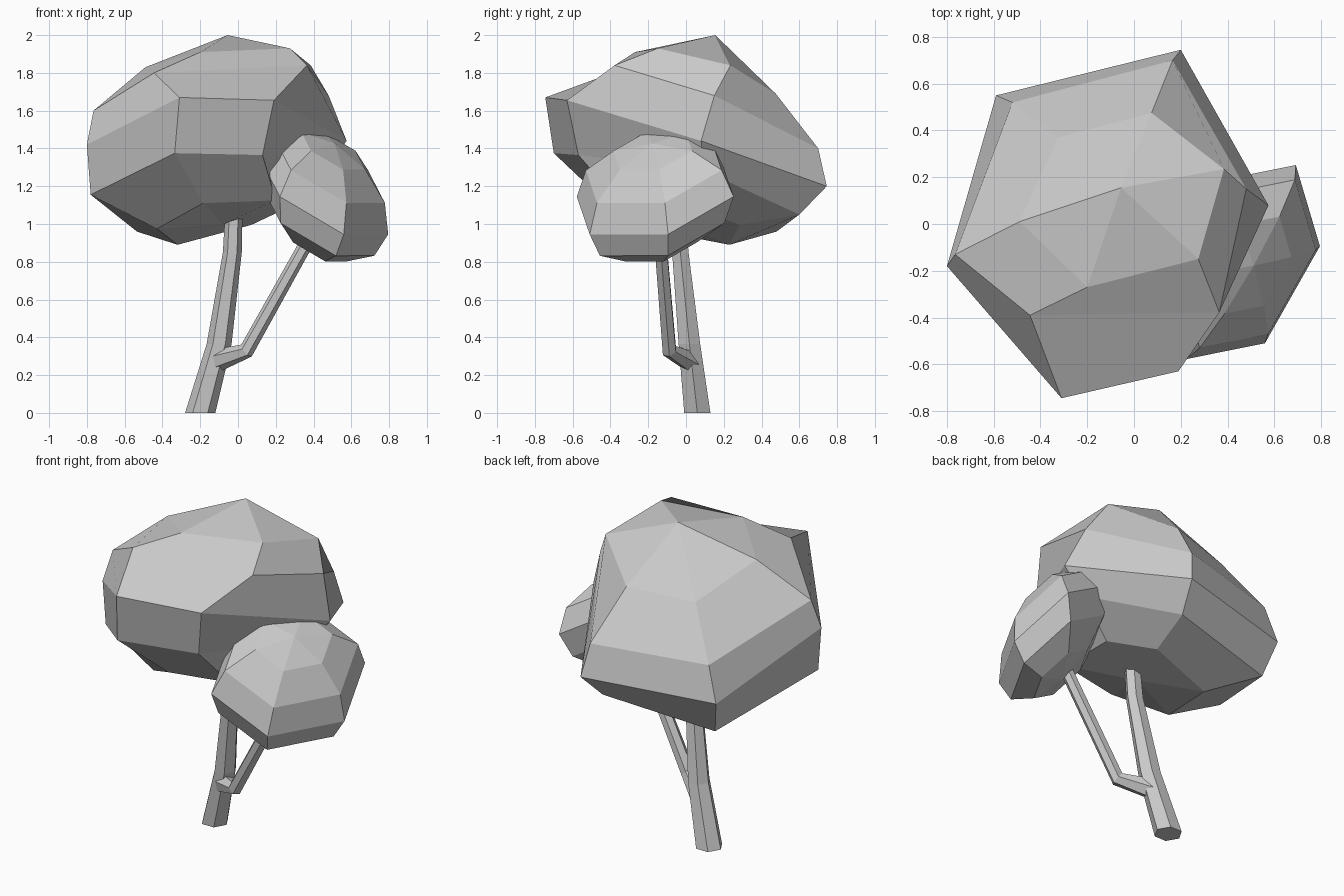
import bpy, bmesh, math
from mathutils import Vector

if "Cube" in bpy.data.objects:
    bpy.data.objects.remove(bpy.data.objects["Cube"])


def loft(name, rings, start=None, end=None):
    """Skin a stack of rings; each end closes to a pole point or a flat cap."""
    bm = bmesh.new()
    loops = [[bm.verts.new(p) for p in ring] for ring in rings]
    n = len(loops[0])
    for a, b in zip(loops, loops[1:]):
        for i in range(n):
            j = (i + 1) % n
            bm.faces.new((a[i], a[j], b[j], b[i]))
    for loop, pole in ((loops[0], start), (loops[-1], end)):
        if pole is None:
            bm.faces.new(loop)
        else:
            tip = bm.verts.new(pole)
            for i in range(n):
                bm.faces.new((loop[i], loop[(i + 1) % n], tip))
    bmesh.ops.recalc_face_normals(bm, faces=bm.faces[:])
    mesh = bpy.data.meshes.new(name)
    bm.to_mesh(mesh)
    bm.free()
    obj = bpy.data.objects.new(name, mesh)
    bpy.context.collection.objects.link(obj)
    return obj


def hexagon(centre, a, b):
    """Six points around a centre, spanned by two axis vectors."""
    return [Vector(centre) + a * math.cos(k * math.pi / 3) + b * math.sin(k * math.pi / 3)
            for k in range(6)]


# Trunk: hexagonal, bent once, tapering into the large crown
trunk_path = [(-.20, .06, 0, .08), (-.10, .018, .365, .066), (-.03, -.03, .85, .05),
              (-.02, -.045, 1.12, .045)]
loft("trunk", [hexagon((x, y, z), Vector((r, 0, 0)), Vector((0, r, 0)))
               for x, y, z, r in trunk_path])

# Side branch: leaves the trunk low, then kinks up to the small crown
branch_path = [(-.12, .025, .275, .062), (.045, -.088, .33, .042), (.43, -.145, 1.02, .036)]
pts = [Vector(p[:3]) for p in branch_path]
rings = []
for i, p in enumerate(pts):
    t = Vector((0, 0, 0))
    if i > 0:
        t += (p - pts[i - 1]).normalized()
    if i < len(pts) - 1:
        t += (pts[i + 1] - p).normalized()
    t.normalize()
    side = t.cross(Vector((0, 1, 0))).normalized()
    r = branch_path[i][3]
    rings.append(hexagon(p, side * r, t.cross(side) * r))
loft("side_branch", rings)

# Large crown: irregular six-sided rings from top to bottom
large_rings = [
    [(-.20, -.27, 1.91), (.275, -.15, 1.93), (.385, .235, 1.84),
     (.075, .475, 1.69), (-.325, .37, 1.66), (-.49, .01, 1.83)],
    [(-.445, -.39, 1.80), (.365, -.378, 1.84), (.48, .15, 1.68),
     (.165, .70, 1.40), (-.52, .52, 1.38), (-.765, -.13, 1.60)],
    [(-.31, -.745, 1.67), (.19, -.63, 1.655), (.575, .08, 1.44),
     (.20, .745, 1.20), (-.59, .55, 1.17), (-.80, -.18, 1.42)],
    [(-.335, -.70, 1.375), (.13, -.57, 1.365), (.45, .10, 1.28),
     (.15, .60, 1.05), (-.535, .48, .96), (-.78, -.178, 1.155)],
    [(-.185, -.42, 1.11), (.20, -.36, 1.125), (.25, .06, 1.08),
     (.07, .285, .995), (-.32, .23, .89), (-.43, -.21, .975)],
]
loft("large_crown", large_rings, (-.055, .155, 2.0), (-.08, -.06, 1.0))

# Small crown: six-sided sphere, squashed and slanted towards the right
centre = Vector((.457, -.163, 1.145))
axis = Vector((.055, -.015, .28))
a = Vector((.103, -.347, -.20))
b = Vector((.331, .279, -.115))
small_rings = []
for i in range(1, 6):
    phi = i * math.pi / 6
    small_rings.append(hexagon(centre + axis * math.cos(phi),
                               a * math.sin(phi), b * math.sin(phi)))
loft("small_crown", small_rings, centre + axis, centre - axis)
